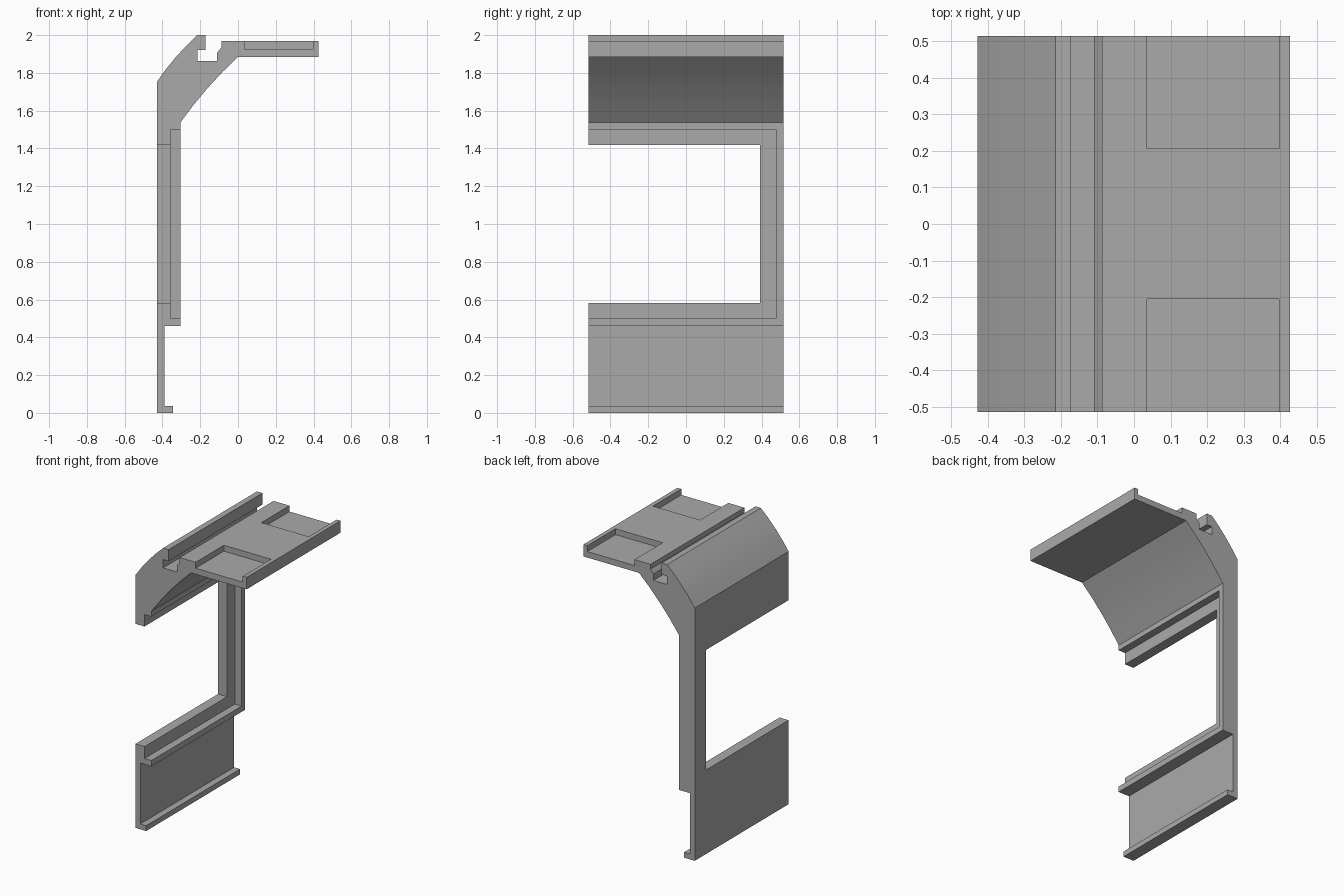
import bpy
import bmesh
from mathutils import Vector

if "Cube" in bpy.data.objects:
    bpy.data.objects.remove(bpy.data.objects["Cube"])

HALF = 0.515  # half the extrusion length

grey = bpy.data.materials.new("plain grey")
grey.use_nodes = True
colour = (0.4, 0.4, 0.4, 1)
grey.diffuse_color = colour
grey.node_tree.nodes["Principled BSDF"].inputs["Base Color"].default_value = colour


def bow(start, end, bulge, steps=4):
    """Shallow curve between two points, bulging towards -x and +z."""
    a, b = Vector(start), Vector(end)
    d = (b - a).normalized()
    normal = Vector((-d.y, d.x)) if d.x > 0 else Vector((d.y, -d.x))
    return [a.lerp(b, i / steps) + normal * bulge * 4 * (i / steps) * (1 - i / steps)
            for i in range(steps + 1)]


def extrude_profile(name, points):
    bm = bmesh.new()
    face = bm.faces.new([bm.verts.new((x, -HALF, z)) for x, z in points])
    grown = bmesh.ops.extrude_face_region(bm, geom=[face])["geom"]
    verts = [g for g in grown if isinstance(g, bmesh.types.BMVert)]
    bmesh.ops.translate(bm, verts=verts, vec=(0, 2 * HALF, 0))
    bmesh.ops.recalc_face_normals(bm, faces=bm.faces)
    mesh = bpy.data.meshes.new(name)
    bm.to_mesh(mesh)
    bm.free()
    mesh.materials.append(grey)
    obj = bpy.data.objects.new(name, mesh)
    bpy.context.collection.objects.link(obj)
    return obj


def cut_box(target, low, high):
    low, high = Vector(low), Vector(high)
    bpy.ops.mesh.primitive_cube_add(size=1, location=(low + high) / 2)
    cutter = bpy.context.object
    cutter.scale = high - low
    cutter.hide_render = True
    cutter.data.materials.append(grey)
    bpy.context.view_layer.update()
    mod = target.modifiers.new("cut", "BOOLEAN")
    mod.operation = "DIFFERENCE"
    mod.solver = "EXACT"
    mod.object = cutter
    bpy.context.view_layer.objects.active = target
    bpy.ops.object.modifier_apply(modifier=mod.name)
    bpy.data.objects.remove(cutter)


# Bracket section: foot lip, wall, curved shoulder, grooved top shelf
foot_and_wall = [(-0.428, 0), (-0.345, 0), (-0.345, 0.037), (-0.39, 0.037),
                 (-0.39, 0.46), (-0.305, 0.46)]
inner_curve = bow((-0.305, 1.537), (0, 1.885), 0.012)
shelf_and_groove = [(0.427, 1.885), (0.427, 1.968), (-0.088, 1.968), (-0.088, 1.935),
                    (-0.11, 1.907), (-0.11, 1.862), (-0.215, 1.862), (-0.215, 1.92),
                    (-0.173, 1.92), (-0.173, 2.0)]
outer_curve = bow((-0.428, 1.755), (-0.215, 2.0), 0.01)[::-1]
bracket = extrude_profile("window_bracket",
                          foot_and_wall + inner_curve + shelf_and_groove + outer_curve)

# Window opening, and the wider rebate on its inner side
cut_box(bracket, (-0.6, -0.7, 0.583), (-0.2, 0.392, 1.417))
cut_box(bracket, (-0.358, -0.7, 0.5), (-0.2, 0.476, 1.5))

# Shallow pockets at both ends of the shelf
for near, far in ((-0.7, -0.205), (0.207, 0.7)):
    cut_box(bracket, (0.035, near, 1.927), (0.397, far, 2.1))

bpy.ops.object.select_all(action="DESELECT")
bracket.select_set(True)
bpy.context.view_layer.objects.active = bracket
bpy.ops.object.shade_smooth_by_angle(angle=0.4)
